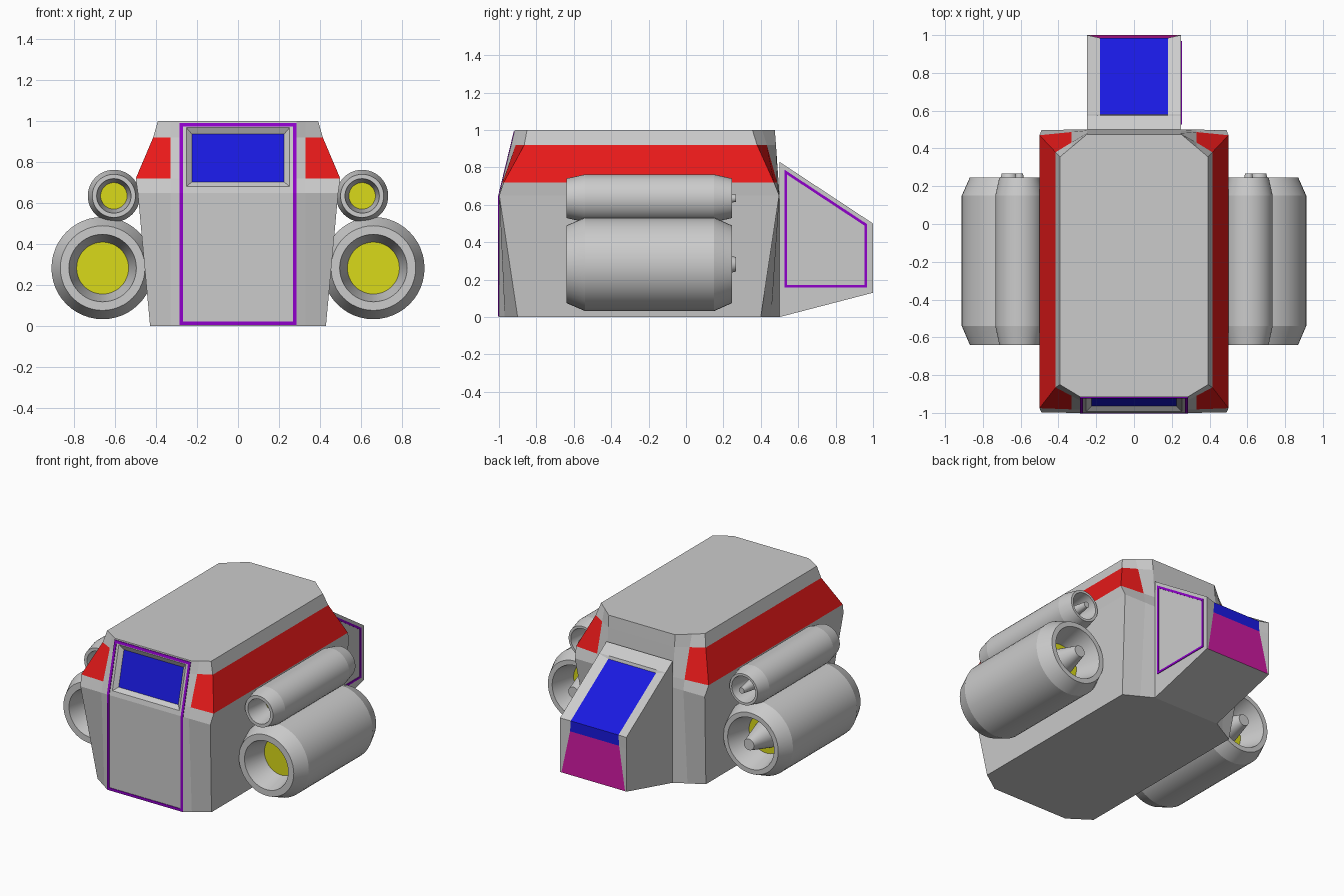
import bpy, bmesh, math

if "Cube" in bpy.data.objects:
    bpy.data.objects.remove(bpy.data.objects["Cube"])


def material(name, rgb):
    m = bpy.data.materials.new(name)
    m.diffuse_color = (*rgb, 1)
    m.use_nodes = True
    m.node_tree.nodes["Principled BSDF"].inputs["Base Color"].default_value = m.diffuse_color
    return m


GREY = material("grey", (0.7, 0.7, 0.7))
RED = material("red", (0.8, 0.01, 0.01))
BLUE = material("blue", (0.01, 0.01, 0.75))
PURPLE = material("purple", (0.28, 0.0, 0.6))
MAGENTA = material("magenta", (0.6, 0.01, 0.35))
YELLOW = material("yellow", (0.7, 0.7, 0.01))


def finish(name, bm, mats):
    bmesh.ops.recalc_face_normals(bm, faces=bm.faces[:])
    mesh = bpy.data.meshes.new(name)
    bm.to_mesh(mesh)
    bm.free()
    for m in mats:
        mesh.materials.append(m)
    ob = bpy.data.objects.new(name, mesh)
    bpy.context.collection.objects.link(ob)
    return ob


# Hull: stacked rings; each level is z, front edge y, front corner, back corner, back edge y
FX, BX, RX = 0.285, 0.25, 0.33


def front_y(z):
    return -1 + max(0, z - 0.65) / 0.35 * 0.085


LEVELS = [
    (0.00, (0.43, -0.90), (0.43, 0.40), 0.5),
    (0.65, (0.49, -0.998), (0.49, 0.498), 0.5),
    (0.72, (0.50, -0.975), (0.50, 0.47), 0.495),
    (0.92, (0.415, -0.865), (0.415, 0.38), 0.481),
    (1.00, (0.392, -0.85), (0.392, 0.355), 0.475),
]
bm = bmesh.new()
rings = []
for z, fc, bc, by in LEVELS:
    fy = front_y(z)
    f_mid = fy + (fc[1] - fy) * (RX - FX) / (fc[0] - FX)
    b_mid = by + (bc[1] - by) * (RX - BX) / (bc[0] - BX)
    half = [(FX, fy), (RX, f_mid), fc, bc, (RX, b_mid), (BX, by)]
    ring = half + [(-x, y) for x, y in reversed(half)]
    rings.append([bm.verts.new((x, y, z)) for x, y in ring])
window = []
for k in range(4):
    for i in range(12):
        j = (i + 1) % 12
        f = bm.faces.new((rings[k][i], rings[k][j], rings[k + 1][j], rings[k + 1][i]))
        if k == 2 and i in (1, 2, 3, 7, 8, 9):
            f.material_index = 1
        if i == 11 and k > 0:
            window.append(f)
bm.faces.new(rings[0][::-1])
bm.faces.new(rings[-1])
bm.normal_update()
# Recessed windscreen in the sloping front
bmesh.ops.inset_region(bm, faces=window, thickness=0.032, use_even_offset=True)
bmesh.ops.inset_region(bm, faces=window, thickness=0.028, depth=-0.022, use_even_offset=True)
for f in window:
    f.material_index = 2
finish("hull", bm, [GREY, RED, BLUE])

# Nose at the back: outer side profile and a sunken centre strip (x, y, z)
outer = [(0.5, 0), (1, 0.13), (1, 0.42), (1, 0.5), (0.58, 0.777), (0.575, 0.78), (0.5, 0.83)]
inner = [(0.25, 0.5, 0), (0.24, 1, 0.131), (0.185, 0.985, 0.42), (0.18, 0.985, 0.492),
         (0.18, 0.58, 0.76), (0.18, 0.575, 0.78), (0.18, 0.5, 0.83)]
inner[0] = (0.24, 0.5, 0)
bm = bmesh.new()
cols = [[bm.verts.new((-0.25, y, z)) for y, z in outer],
        [bm.verts.new((-x, y, z)) for x, y, z in inner],
        [bm.verts.new(p) for p in inner],
        [bm.verts.new((0.25, y, z)) for y, z in outer]]
for c in range(3):
    for i in range(7):
        j = (i + 1) % 7
        f = bm.faces.new((cols[c][i], cols[c + 1][i], cols[c + 1][j], cols[c][j]))
        if c == 1:
            f.material_index = {1: 2, 2: 1, 3: 1}.get(i, 0)
bm.faces.new(cols[0])
bm.faces.new(cols[3][::-1])
finish("nose", bm, [GREY, BLUE, MAGENTA])


# Purple door outlines: thin strip between an outer and an inner loop, given a little thickness
def outline(name, outside, inside, push):
    bm = bmesh.new()
    a = [bm.verts.new(p) for p in outside]
    b = [bm.verts.new(p) for p in inside]
    n = len(a)
    for i in range(n):
        j = (i + 1) % n
        bm.faces.new((a[i], a[j], b[j], b[i]))
    geo = bmesh.ops.extrude_face_region(bm, geom=bm.faces[:])["geom"]
    bmesh.ops.translate(bm, vec=push, verts=[g for g in geo if isinstance(g, bmesh.types.BMVert)])
    finish(name, bm, [PURPLE])


def front_loop(x, z0, z1):
    return [(sx, front_y(z), z) for sx, z in
            [(-x, z0), (x, z0), (x, 0.65), (x, z1), (-x, z1), (-x, 0.65)]]


outline("front_door_outline", front_loop(0.287, 0.003, 0.992), front_loop(0.27, 0.02, 0.975), (0, -0.004, 0))
outline("side_door_outline",
        [(0.25, y, z) for y, z in [(0.526, 0.157), (0.968, 0.157), (0.968, 0.497), (0.526, 0.788)]],
        [(0.25, y, z) for y, z in [(0.54, 0.171), (0.954, 0.171), (0.954, 0.489), (0.54, 0.762)]],
        (0.004, 0, 0))

# Engines: lathed (radius, y) profile with intake, shell, exhaust and hub
PROFILE = [(0, -0.48), (0.127, -0.48), (0.165, -0.64), (0.207, -0.64), (0.25, -0.54),
           (0.25, 0.15), (0.207, 0.247), (0.175, 0.247), (0.13, 0.08), (0.09, 0.08),
           (0.038, 0.268), (0, 0.268)]
SEG = 48


def engine(name, x, z, s):
    bm = bmesh.new()
    loops = []
    for r, y in PROFILE:
        if r == 0:
            loops.append([bm.verts.new((x, y, z))] * SEG)
        else:
            loops.append([bm.verts.new((x + s * r * math.cos(2 * math.pi * i / SEG), y,
                                        z + s * r * math.sin(2 * math.pi * i / SEG))) for i in range(SEG)])
    for k in range(len(loops) - 1):
        for i in range(SEG):
            j = (i + 1) % SEG
            quad = [loops[k][i], loops[k][j], loops[k + 1][j], loops[k + 1][i]]
            f = bm.faces.new(list(dict.fromkeys(quad)))
            f.material_index = 1 if k in (0, 8) else 0
    ob = finish(name, bm, [GREY, YELLOW])
    bpy.ops.object.select_all(action='DESELECT')
    ob.select_set(True)
    bpy.context.view_layer.objects.active = ob
    bpy.ops.object.shade_smooth_by_angle(angle=math.radians(9))


for side, label in ((1, "right"), (-1, "left")):
    engine("large_engine_" + label, side * 0.662, 0.282, 1.0)
    engine("small_engine_" + label, side * 0.607, 0.635, 0.51)
